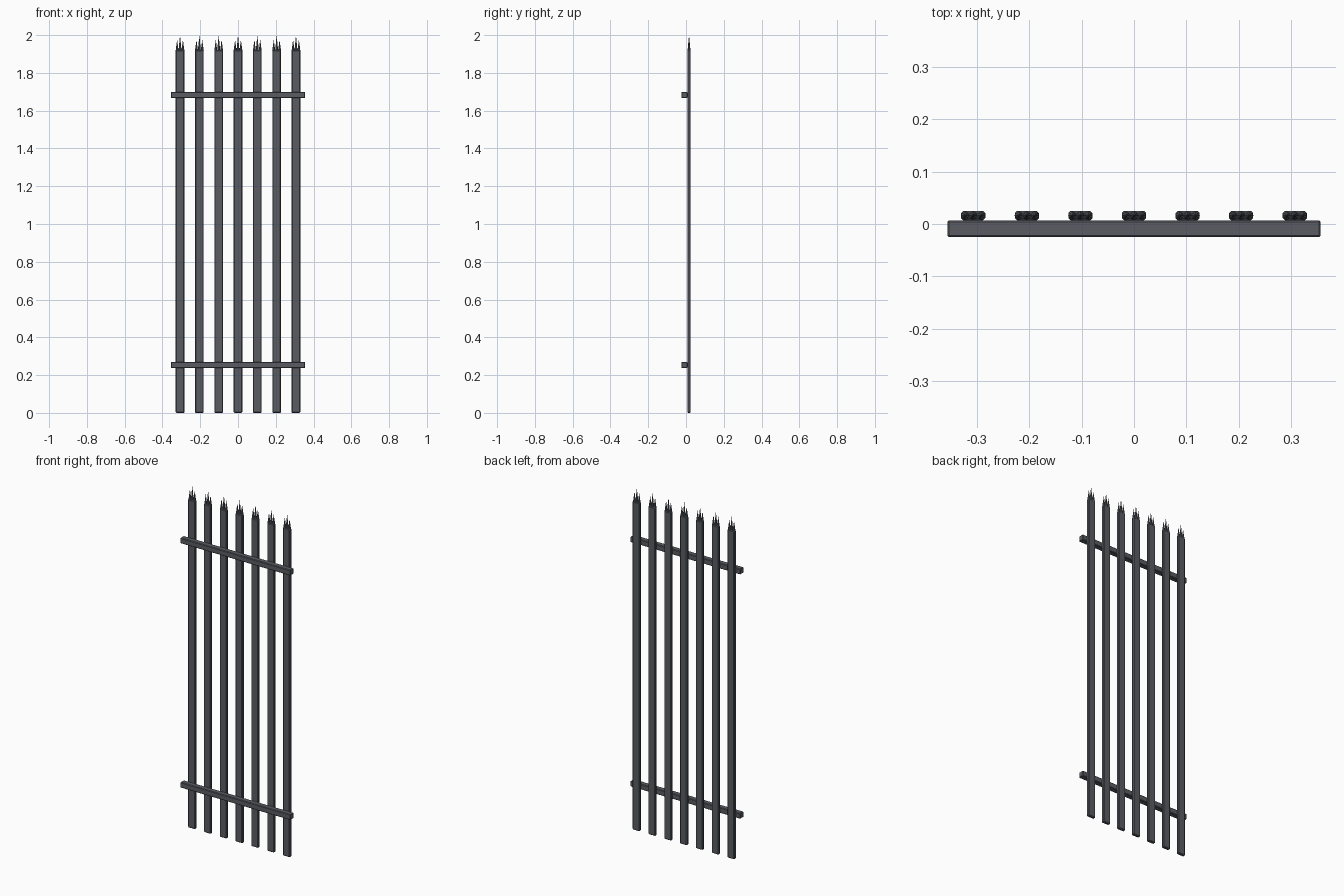
import bpy
import bmesh
from mathutils import Matrix, Vector

cube = bpy.data.objects.get("Cube")
if cube:
    bpy.data.objects.remove(cube, do_unlink=True)

PALES, SPACING = 7, 0.1023
PALE_Y, PALE_W, PALE_D, PALE_TOP = 0.016, 0.046, 0.018, 1.92


def make_material(name, colour):
    mat = bpy.data.materials.new(name)
    mat.use_nodes = True
    mat.diffuse_color = colour
    mat.node_tree.nodes["Principled BSDF"].inputs["Base Color"].default_value = colour
    return mat


iron = make_material("dark iron", (0.1, 0.107, 0.125, 1))


def finish(name, bm):
    mesh = bpy.data.meshes.new(name)
    bm.to_mesh(mesh)
    bm.free()
    mesh.materials.append(iron)
    obj = bpy.data.objects.new(name, mesh)
    bpy.context.collection.objects.link(obj)
    return obj


def bar(name, centre, size, bevel):
    """Rectangular bar with softened edges."""
    bm = bmesh.new()
    bmesh.ops.create_cube(bm, size=1, matrix=Matrix.Diagonal((*size, 1)))
    bmesh.ops.bevel(bm, geom=bm.edges[:], offset=bevel, segments=1,
                    affect='EDGES', profile=0.5)
    obj = finish(name, bm)
    obj.location = centre
    return obj


def spike_crown(name, x):
    """Three pointed prongs side by side, the middle one tallest."""
    bm = bmesh.new()
    prong = PALE_W / 3
    for side, top in ((-1, 1.975), (0, 2.0), (1, 1.975)):
        base = PALE_TOP - 0.004
        height = top - base
        spot = Vector((side * prong, 0, base + height / 2))
        bmesh.ops.create_cone(bm, cap_ends=True, segments=8,
                              radius1=prong * 0.53, radius2=0, depth=height,
                              matrix=Matrix.Translation(spot))
    obj = finish(name, bm)
    obj.location = (x, PALE_Y, 0)
    return obj


# Upright pales with their spikes
for i in range(PALES):
    x = (i - (PALES - 1) / 2) * SPACING
    bar(f"pale_{i + 1}", (x, PALE_Y, PALE_TOP / 2),
        (PALE_W, PALE_D, PALE_TOP), 0.004)
    spike_crown(f"spikes_{i + 1}", x)

# Horizontal rails on the front
for name, z in (("lower_rail", 0.254), ("upper_rail", 1.683)):
    bar(name, (0, -0.009, z), (0.712, 0.032, 0.032), 0.003)
